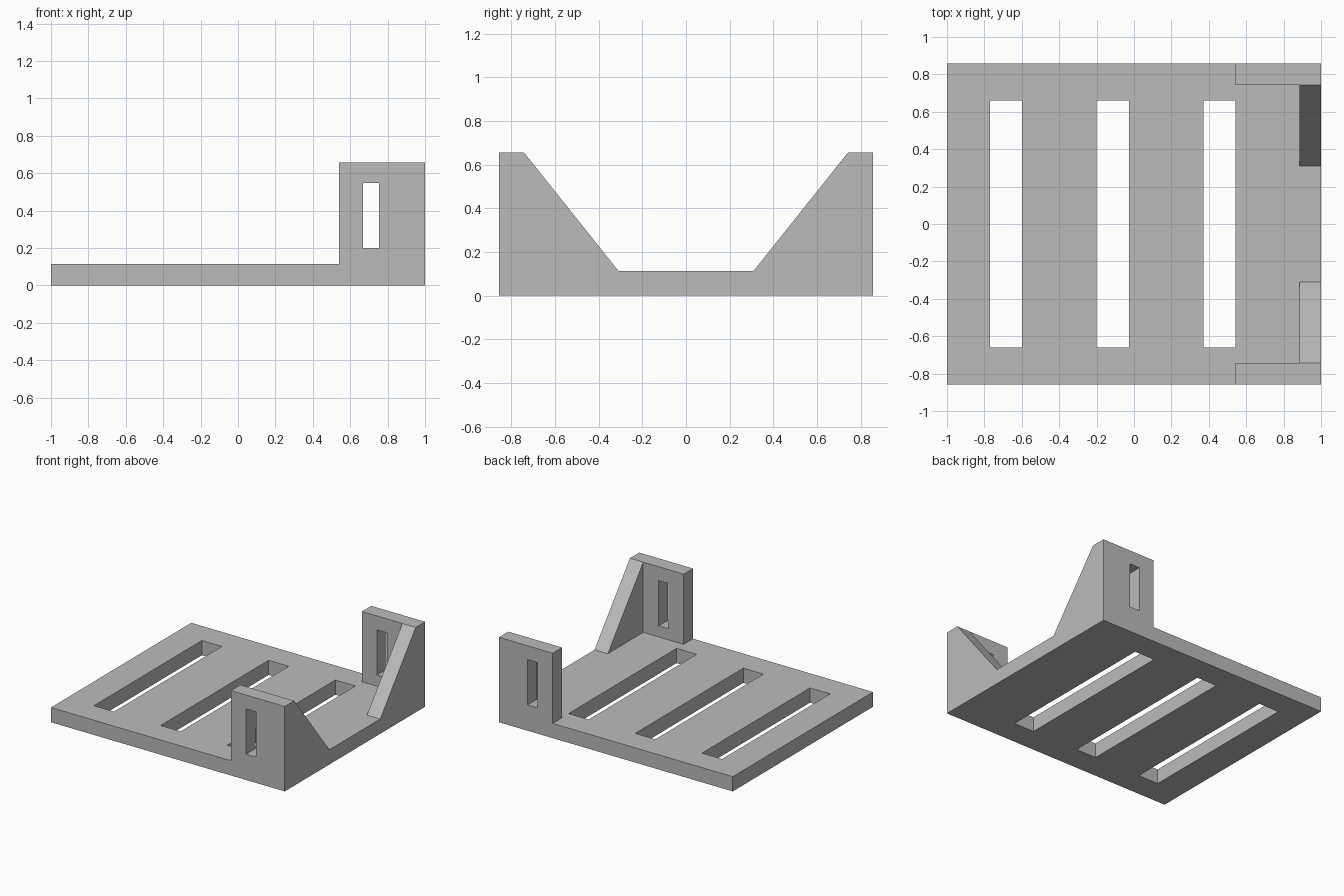
import bpy
import bmesh

cube = bpy.data.objects.get("Cube")
if cube:
    bpy.data.objects.remove(cube, do_unlink=True)

# Overall sizes
HALF_X, HALF_Y = 1.0, 0.857
PLATE_TOP, WALL_TOP = 0.114, 0.657
THICK = 0.114
WALL_X = 0.54
INNER_Y = HALF_Y - THICK

grey = bpy.data.materials.new("plain grey")
grey.use_nodes = True
colour = (0.5, 0.5, 0.5, 1)
grey.diffuse_color = colour
grey.node_tree.nodes["Principled BSDF"].inputs["Base Color"].default_value = colour


def prism(name, base, offset):
    """Extrude a flat polygon along an offset into a closed solid."""
    bm = bmesh.new()
    face = bm.faces.new([bm.verts.new(p) for p in base])
    grown = bmesh.ops.extrude_face_region(bm, geom=[face], use_keep_orig=True)
    verts = [v for v in grown["geom"] if isinstance(v, bmesh.types.BMVert)]
    bmesh.ops.translate(bm, verts=verts, vec=offset)
    bmesh.ops.recalc_face_normals(bm, faces=bm.faces)
    mesh = bpy.data.meshes.new(name)
    bm.to_mesh(mesh)
    bm.free()
    mesh.materials.append(grey)
    obj = bpy.data.objects.new(name, mesh)
    bpy.context.collection.objects.link(obj)
    return obj


def box(name, x, y, z):
    base = [(x[0], y[0], z[0]), (x[1], y[0], z[0]),
            (x[1], y[1], z[0]), (x[0], y[1], z[0])]
    return prism(name, base, (0, 0, z[1] - z[0]))


def cut(target, cutter):
    """Subtract the cutter, bake the result and discard the cutter."""
    mod = target.modifiers.new("slot", 'BOOLEAN')
    mod.operation = 'DIFFERENCE'
    mod.solver = 'EXACT'
    mod.object = cutter
    bpy.context.view_layer.objects.active = target
    bpy.ops.object.modifier_apply(modifier=mod.name)
    bpy.data.objects.remove(cutter, do_unlink=True)


# Base plate with three long slots
plate = box("base_plate", (-HALF_X, HALF_X), (-HALF_Y, HALF_Y), (0, PLATE_TOP))
for i in range(3):
    left = -0.771 + i * 0.571
    cut(plate, box("slot_cutter", (left, left + 0.172), (-0.66, 0.66), (-0.1, 0.3)))

# Slotted wall and sloping gusset at each corner of the +x end
for side, s in (("front", -1), ("back", 1)):
    wall = box(side + "_wall", (WALL_X, HALF_X),
               sorted((s * INNER_Y, s * HALF_Y)), (PLATE_TOP, WALL_TOP))
    cut(wall, box("slot_cutter", (0.669, 0.754), sorted((s * 0.6, s)), (0.2, 0.549)))

    x = HALF_X - THICK
    prism(side + "_gusset",
          [(x, s * INNER_Y, PLATE_TOP), (x, s * 0.31, PLATE_TOP),
           (x, s * INNER_Y, WALL_TOP)], (THICK, 0, 0))
